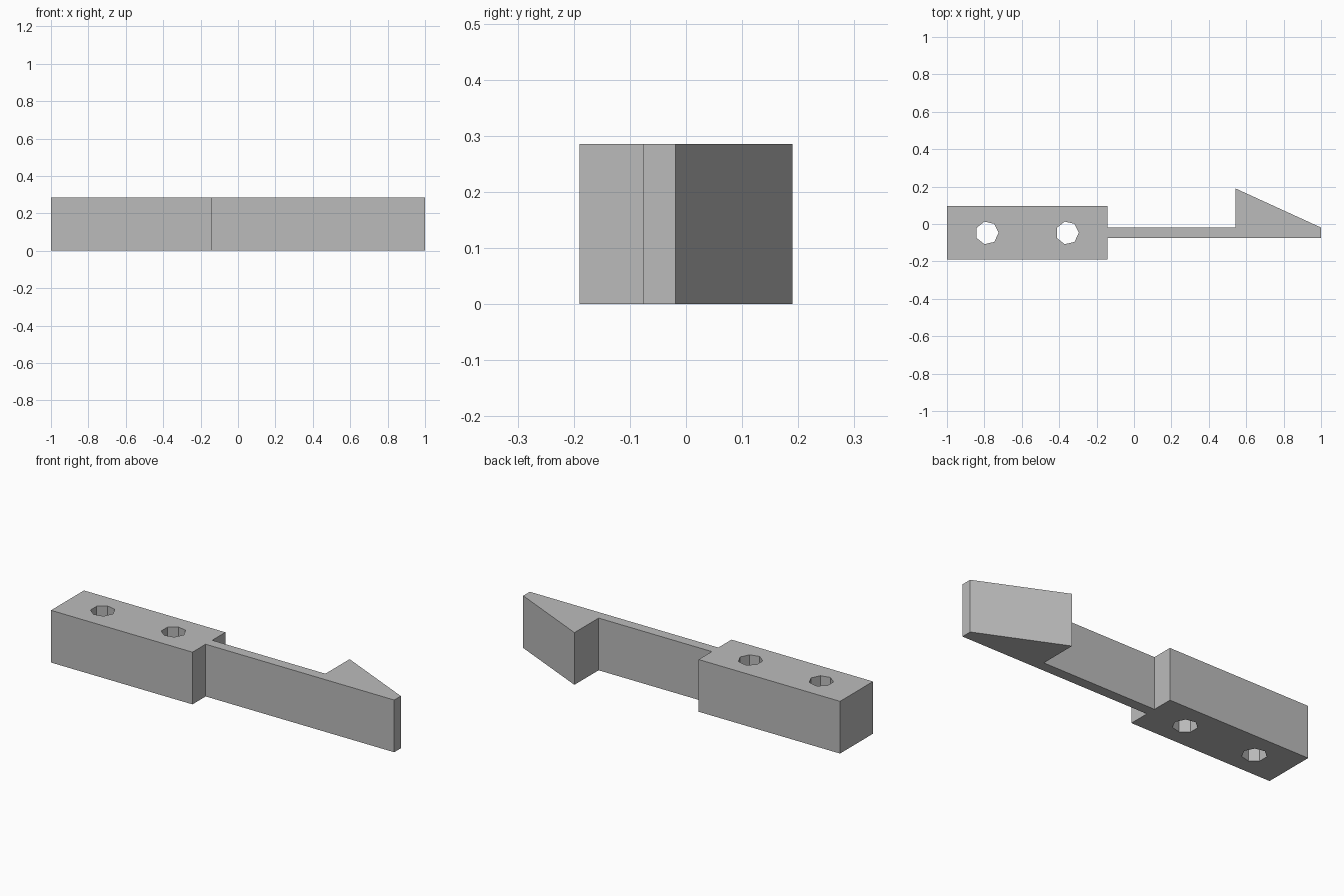
import bpy
import bmesh
from math import cos, sin, tau

HEIGHT = 0.286

cube = bpy.data.objects.get("Cube")
if cube:
    bpy.data.objects.remove(cube, do_unlink=True)

grey = bpy.data.materials.new("plain grey")
grey.use_nodes = True
colour = (0.5, 0.5, 0.5, 1)
grey.diffuse_color = colour
grey.node_tree.nodes["Principled BSDF"].inputs["Base Color"].default_value = colour


def ring(x, y, radius, sides):
    """Corner points of a regular polygon."""
    return [(x + radius * cos(tau * i / sides), y + radius * sin(tau * i / sides))
            for i in range(sides)]


def extruded_part(name, outline, holes=()):
    """Flat profile with optional holes, filled and extruded upwards."""
    bm = bmesh.new()
    edges = []
    for loop in [outline, *holes]:
        verts = [bm.verts.new((x, y, 0)) for x, y in loop]
        edges += [bm.edges.new((v, verts[i - 1])) for i, v in enumerate(verts)]
    bmesh.ops.triangle_fill(bm, use_beauty=True, use_dissolve=False, edges=edges)
    top = bmesh.ops.extrude_face_region(bm, geom=bm.faces[:], use_keep_orig=True)
    bmesh.ops.translate(bm, vec=(0, 0, HEIGHT),
                        verts=[g for g in top["geom"] if isinstance(g, bmesh.types.BMVert)])
    bmesh.ops.recalc_face_normals(bm, faces=bm.faces[:])
    mesh = bpy.data.meshes.new(name)
    bm.to_mesh(mesh)
    bm.free()
    mesh.materials.append(grey)
    part = bpy.data.objects.new(name, mesh)
    bpy.context.collection.objects.link(part)
    return part


# Mounting block with two seven-sided screw holes
left, right, front, back = -1, -0.143, -0.19, 0.095
extruded_part("mounting_block",
              [(left, front), (right, front), (right, back), (left, back)],
              [ring(x, (front + back) / 2, 0.062, 7) for x in (-0.786, -0.357)])

# Thin spring arm ending in a wedge-shaped hook
arm_front, arm_back, hook_start = -0.076, -0.019, 0.543
extruded_part("hooked_arm",
              [(right, arm_front), (1, arm_front), (1, arm_back),
               (hook_start, 0.19), (hook_start, arm_back), (right, arm_back)])
